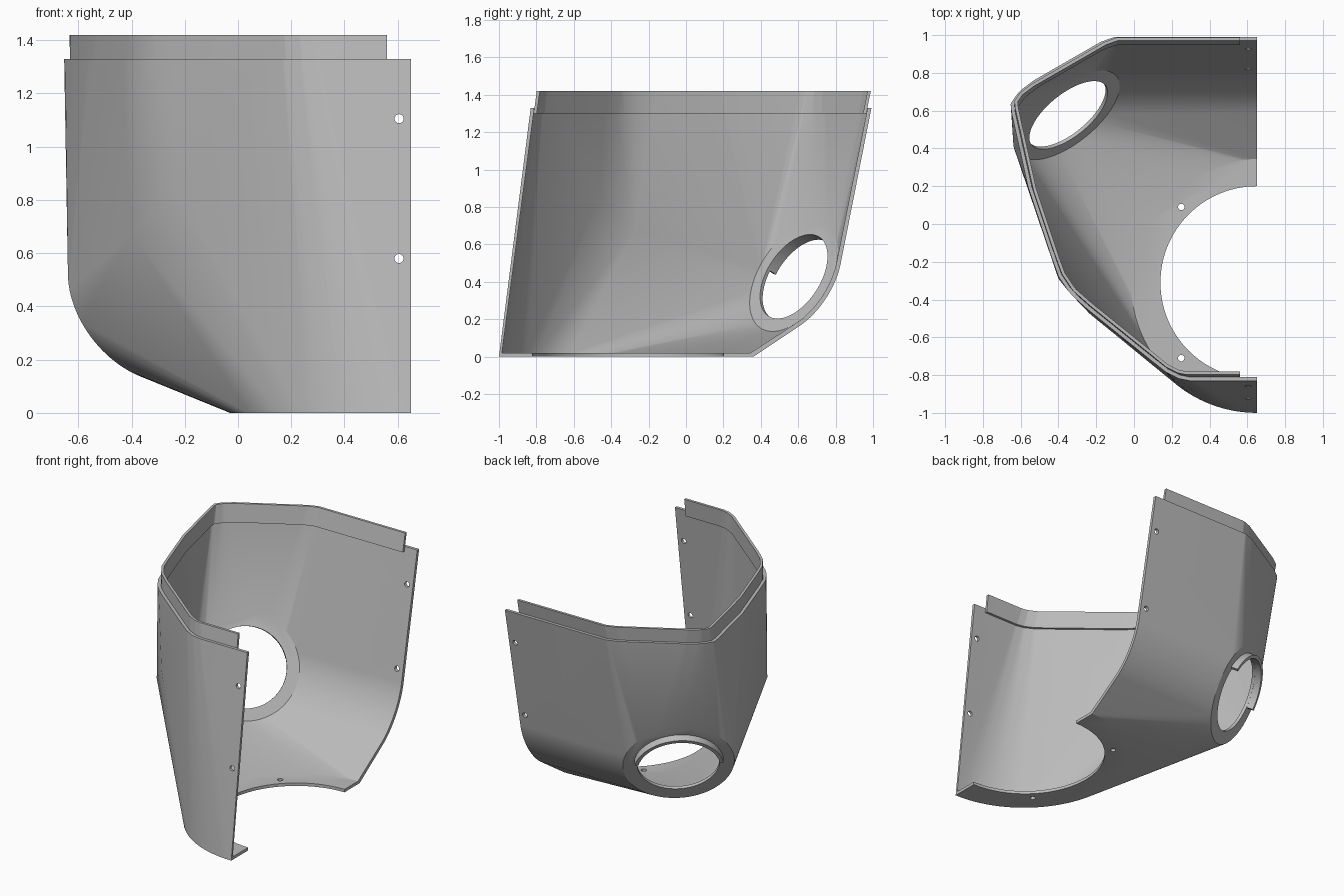
import bpy, bmesh, math
from mathutils import Vector

if "Cube" in bpy.data.objects:
    bpy.data.objects.remove(bpy.data.objects["Cube"])

CUT_X = 0.65                                   # open side of the half shell
PORT_C = Vector((-0.358, 0.59, 0.42))          # centre of the round side port
PORT_N = Vector((-0.564, 0.696, -0.446)).normalized()
UP = (Vector((0, 0, 1)) - PORT_N * PORT_N.z).normalized()
SIDE = PORT_N.cross(UP)

# Rim outline, front to back around the closed side
RIM = [(0.27, -0.83), (0.22, -0.82), (0.16, -0.79), (-0.25, -0.46), (-0.34, -0.38),
       (-0.40, -0.29), (-0.44, -0.18), (-0.55, 0.15), (-0.65, 0.60), (-0.655, 0.65),
       (-0.62, 0.70), (-0.56, 0.745), (-0.16, 0.975), (-0.09, 1.0)]

grey = bpy.data.materials.new("plain_grey")
grey.diffuse_color = (0.5, 0.5, 0.5, 1)
grey.use_nodes = True
grey.node_tree.nodes["Principled BSDF"].inputs["Base Color"].default_value = grey.diffuse_color


def to_object(bm, name):
    bmesh.ops.recalc_face_normals(bm, faces=bm.faces)
    me = bpy.data.meshes.new(name)
    bm.to_mesh(me)
    bm.free()
    me.materials.append(grey)
    ob = bpy.data.objects.new(name, me)
    bpy.context.collection.objects.link(ob)
    return ob


def inset_rim(t):
    """Closed mirrored rim outline moved inward by t."""
    pts = [Vector(p) for p in RIM]
    pts += [Vector((2 * CUT_X - p.x, p.y)) for p in reversed(pts)]
    out = []
    for i, p in enumerate(pts):
        a = (p - pts[i - 1]).normalized()
        b = (pts[(i + 1) % len(pts)] - p).normalized()
        na, nb = Vector((a.y, -a.x)), Vector((b.y, -b.x))
        m = (na + nb).normalized()
        out.append(p + m * (t / max(0.5, m.dot(na))))
    return out


def circle(c, u, v, r, n=96):
    return [c + (u * math.cos(2 * math.pi * i / n) + v * math.sin(2 * math.pi * i / n)) * r
            for i in range(n)]


def body(t):
    """Taut skin around rim, base disc and both side ports, inset by t."""
    pts = [Vector((p.x, p.y + 0.015, 1.45)) for p in inset_rim(t)]
    pts += circle(Vector((CUT_X, -0.32, t)), Vector((1, 0, 0)), Vector((0, 1, 0)), 0.68 - 0.8 * t)
    half = circle(PORT_C - PORT_N * t, UP, SIDE, 0.34 - 0.6 * t)
    push = Vector((0.75, 0.6, 0.25)) * t
    half += [Vector((-0.40, -0.29, 0.67)) + push, Vector((-0.235, -0.475, 0.84)) + push]
    pts += half + [Vector((2 * CUT_X - p.x, p.y, p.z)) for p in half]
    bm = bmesh.new()
    for p in pts:
        bm.verts.new(p)
    bmesh.ops.convex_hull(bm, input=bm.verts)
    bmesh.ops.delete(bm, geom=[v for v in bm.verts if not v.link_faces], context='VERTS')
    bmesh.ops.dissolve_limit(bm, angle_limit=0.001, verts=bm.verts, edges=bm.edges)
    return bm


def slice_off(bm, co, no):
    """Cut away the side the normal points to and cap it."""
    res = bmesh.ops.bisect_plane(bm, geom=bm.verts[:] + bm.edges[:] + bm.faces[:], dist=1e-5,
                                 plane_co=co, plane_no=no, clear_outer=True)
    edges = [g for g in res['geom_cut'] if isinstance(g, bmesh.types.BMEdge)]
    bmesh.ops.edgeloop_fill(bm, edges=edges)


def rod(c, axis, r, length, n=32):
    """Cylinder cutter centred on c."""
    bm = bmesh.new()
    bmesh.ops.create_cone(bm, cap_ends=True, segments=n, radius1=r, radius2=r, depth=length)
    rot = Vector(axis).to_track_quat('Z', 'Y').to_matrix().to_4x4()
    bm.transform(rot)
    bmesh.ops.translate(bm, verts=bm.verts, vec=Vector(c))
    return to_object(bm, "cutter")


def carve(ob, cutter):
    mod = ob.modifiers.new("carve", 'BOOLEAN')
    mod.operation = 'DIFFERENCE'
    mod.solver = 'EXACT'
    mod.object = cutter
    bpy.context.view_layer.update()
    me = bpy.data.meshes.new_from_object(ob.evaluated_get(bpy.context.evaluated_depsgraph_get()))
    ob.modifiers.clear()
    ob.data = me
    bpy.data.objects.remove(cutter)


def smooth(ob):
    bpy.ops.object.select_all(action='DESELECT')
    ob.select_set(True)
    bpy.context.view_layer.objects.active = ob
    bpy.ops.object.shade_smooth_by_angle(angle=math.radians(25))


# Shell: hollow half body
bm = body(0)
slice_off(bm, (0, 0, 1.33), (0, 0, 1))
slice_off(bm, (CUT_X, 0, 0), (1, 0, 0))
shell = to_object(bm, "shell")
carve(shell, to_object(body(0.02), "cutter"))

# Base opening, side port and screw holes
carve(shell, rod((CUT_X, -0.31, 0), (0, 0, 1), 0.51, 0.12, 128))
carve(shell, rod(PORT_C, PORT_N, 0.251, 0.3, 96))
for z in (0.58, 1.105):
    carve(shell, rod((0.605, 0, z), (0, 1, 0), 0.017, 3, 24))
for y in (0.09, -0.71):
    carve(shell, rod((0.25, y, 0), (0, 0, 1), 0.017, 0.1, 24))
smooth(shell)

# Tongue: thin strip standing inside the rim
bm = body(0.021)
slice_off(bm, (0, 0, 1.42), (0, 0, 1))
slice_off(bm, (0, 0, 1.30), (0, 0, -1))
slice_off(bm, (0.56, 0, 0), (1, 0, 0))
tongue = to_object(bm, "rim_tongue")
carve(tongue, to_object(body(0.038), "cutter"))
smooth(tongue)

# Port lip: raised arc over the upper half of the port
bm = bmesh.new()
rows = []
for i in range(41):
    a = math.radians(-80 + 4 * i)
    d = UP * math.cos(a) + SIDE * math.sin(a)
    rows.append([bm.verts.new(PORT_C + d * r + PORT_N * h)
                 for r, h in ((0.252, -0.005), (0.275, -0.005), (0.275, 0.045), (0.252, 0.045))])
for a, b in zip(rows, rows[1:]):
    for k in range(4):
        bm.faces.new((a[k], a[(k + 1) % 4], b[(k + 1) % 4], b[k]))
bm.faces.new(rows[0])
bm.faces.new(rows[-1])
smooth(to_object(bm, "port_lip"))
